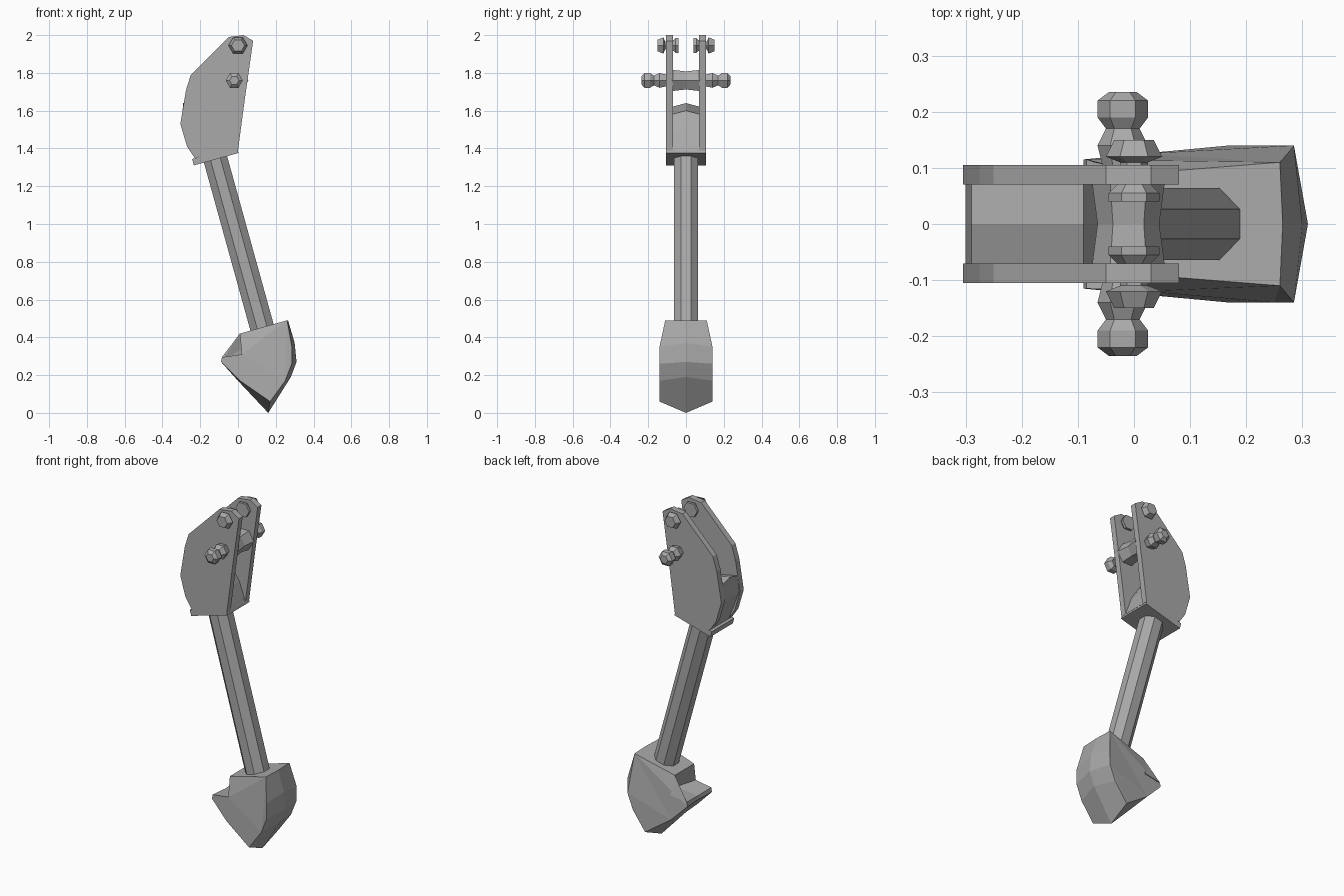
import bpy, bmesh, math
from mathutils import Matrix, Vector

cube = bpy.data.objects.get("Cube")
if cube:
    bpy.data.objects.remove(cube, do_unlink=True)

grey = bpy.data.materials.new("steel grey")
grey.use_nodes = True
colour = (0.4, 0.4, 0.4, 1)
grey.diffuse_color = colour
grey.node_tree.nodes["Principled BSDF"].inputs["Base Color"].default_value = colour

TILT = Matrix.Rotation(-0.27, 4, 'Y')


def finish(bm, name):
    bmesh.ops.triangulate(bm, faces=[f for f in bm.faces if len(f.verts) > 4],
                          ngon_method='EAR_CLIP')
    bmesh.ops.recalc_face_normals(bm, faces=bm.faces[:])
    mesh = bpy.data.meshes.new(name)
    bm.to_mesh(mesh)
    bm.free()
    mesh.materials.append(grey)
    ob = bpy.data.objects.new(name, mesh)
    bpy.context.collection.objects.link(ob)
    return ob


def loft(name, rings):
    """Bridge equal-length closed rings of points and cap both ends."""
    bm = bmesh.new()
    rows = [[bm.verts.new(p) for p in ring] for ring in rings]
    n = len(rows[0])
    for a, b in zip(rows, rows[1:]):
        for i in range(n):
            j = (i + 1) % n
            bm.faces.new((a[i], a[j], b[j], b[i]))
    bm.faces.new(rows[0])
    bm.faces.new(rows[-1])
    return finish(bm, name)


def slab(name, profile, y0, y1):
    return loft(name, [[(x, y, z) for x, z in profile] for y in (y0, y1)])


def spool(name, x, z, stations, sides=6):
    """Faceted pin along y, given as (y, radius) stations."""
    rings = []
    for y, r in stations:
        rings.append([(x + r * math.cos(math.tau * i / sides), y,
                       z + r * math.sin(math.tau * i / sides)) for i in range(sides)])
    return loft(name, rings)


# Fork side plates with their pins
plate = [(-0.05, 1.99), (0.03, 2.0), (0.08, 1.97), (0.04, 1.69), (0.0, 1.39),
         (-0.23, 1.35), (-0.27, 1.41), (-0.305, 1.53), (-0.275, 1.71), (-0.25, 1.79)]
for side, s in (("left", 1), ("right", -1)):
    slab("fork_plate_" + side, plate, s * 0.07, s * 0.105)
    spool("lower_pin_" + side, -0.02, 1.76,
          [(s * y, r) for y, r in ((0.1, 0.035), (0.14, 0.045), (0.17, 0.03),
                                   (0.19, 0.045), (0.22, 0.045), (0.235, 0.025))])
    spool("upper_pin_" + side, 0.0, 1.945,
          [(s * y, r) for y, r in ((0.04, 0.045), (0.055, 0.045), (0.075, 0.025),
                                   (0.11, 0.025), (0.12, 0.05), (0.15, 0.035))])

# Cross pin between the plates
spool("cross_pin", -0.01, 1.76, [(-0.075, 0.065), (0, 0.055), (0.075, 0.065)])

# Web filling the fork base, slightly crowned in the middle
web = [(-0.23, 1.35), (0.0, 1.39), (-0.04, 1.5), (-0.09, 1.58), (-0.29, 1.62), (-0.3, 1.53)]
loft("fork_web", [[(x, y, z + (crown if z > 1.55 else 0)) for x, z in web]
                  for y, crown in ((-0.075, 0), (0, 0.02), (0.075, 0))])

# Collar under the fork
bm = bmesh.new()
bmesh.ops.create_cube(bm, size=1, matrix=Matrix.Translation((-0.12, 0, 1.36)) @ TILT
                      @ Matrix.Diagonal((0.245, 0.21, 0.035, 1)))
finish(bm, "collar")

# Octagonal arm
top, bottom = Vector((-0.125, 0, 1.37)), Vector((0.14, 0, 0.40))
bm = bmesh.new()
bmesh.ops.create_cone(bm, cap_ends=True, segments=8, radius1=0.069, radius2=0.069,
                      depth=(top - bottom).length,
                      matrix=Matrix.Translation((top + bottom) / 2) @ TILT
                      @ Matrix.Rotation(math.pi / 8, 4, 'Z'))
finish(bm, "arm")

# Scoop: rows of (edge x, edge z, half width, middle x, middle z)
rows = [(0.01, 0.42, 0.09, 0.01, 0.42), (0.26, 0.49, 0.11, 0.265, 0.49),
        (0.285, 0.35, 0.14, 0.3, 0.37), (0.285, 0.26, 0.14, 0.31, 0.27),
        (0.25, 0.17, 0.14, 0.28, 0.19), (0.17, 0.06, 0.14, 0.16, 0.0),
        (0.01, 0.17, 0.125, 0.0, 0.17), (-0.09, 0.27, 0.115, -0.085, 0.27),
        (-0.085, 0.295, 0.115, -0.08, 0.29), (0.02, 0.31, 0.12, 0.07, 0.3)]
loft("scoop", [[(x, -w, z) for x, z, w, cx, cz in rows],
               [(cx, 0, cz) for x, z, w, cx, cz in rows],
               [(x, w, z) for x, z, w, cx, cz in rows]])
